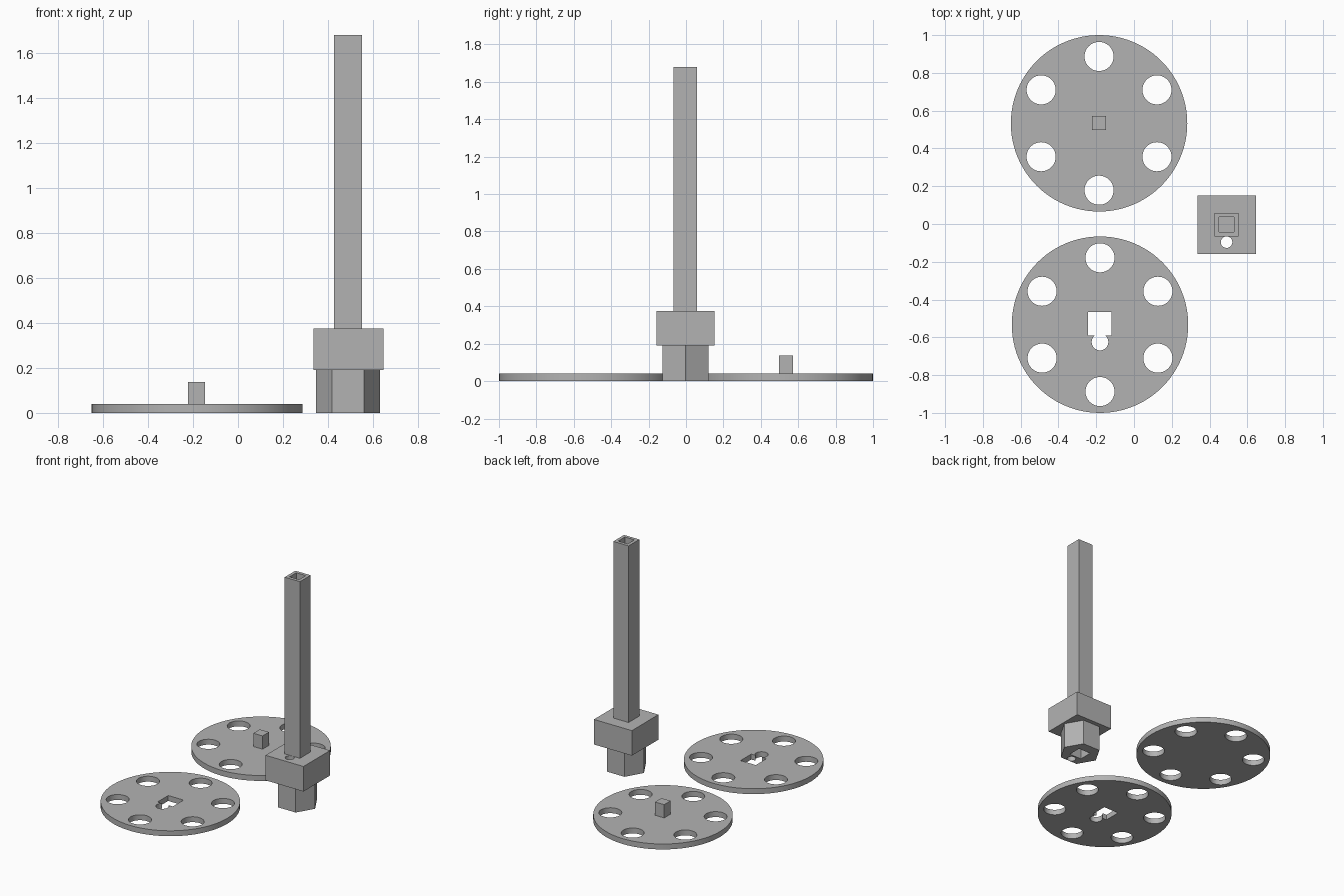
import bpy, bmesh, math

if "Cube" in bpy.data.objects:
    bpy.data.objects.remove(bpy.data.objects["Cube"])

grey = bpy.data.materials.new("plain grey")
grey.diffuse_color = (0.45, 0.45, 0.45, 1)
grey.use_nodes = True
grey.node_tree.nodes["Principled BSDF"].inputs["Base Color"].default_value = grey.diffuse_color


def prism(name, points, z0, z1):
    """Extrude a flat outline from z0 up to z1."""
    bm = bmesh.new()
    face = bm.faces.new([bm.verts.new((x, y, z0)) for x, y in points])
    top = bmesh.ops.extrude_face_region(bm, geom=[face])["geom"]
    bmesh.ops.translate(bm, vec=(0, 0, z1 - z0),
                        verts=[v for v in top if isinstance(v, bmesh.types.BMVert)])
    bmesh.ops.recalc_face_normals(bm, faces=bm.faces)
    mesh = bpy.data.meshes.new(name)
    bm.to_mesh(mesh)
    bm.free()
    mesh.materials.append(grey)
    obj = bpy.data.objects.new(name, mesh)
    bpy.context.collection.objects.link(obj)
    return obj


def ring(x, y, r, n):
    return [(x + r * math.cos(2 * math.pi * i / n),
             y + r * math.sin(2 * math.pi * i / n)) for i in range(n)]


def square(x, y, side):
    h = side / 2
    return [(x - h, y - h), (x + h, y - h), (x + h, y + h), (x - h, y + h)]


def select_only(obj):
    bpy.ops.object.select_all(action="DESELECT")
    obj.select_set(True)
    bpy.context.view_layer.objects.active = obj


def boolean(obj, other, operation):
    """Apply a boolean and remove the helper."""
    select_only(obj)
    mod = obj.modifiers.new("boolean", "BOOLEAN")
    mod.operation = operation
    mod.solver = "EXACT"
    mod.object = other
    bpy.ops.object.modifier_apply(modifier=mod.name)
    bpy.data.objects.remove(other)


def cut(obj, points, z0, z1):
    boolean(obj, prism("cutter", points, z0, z1), "DIFFERENCE")


def smooth(obj):
    select_only(obj)
    bpy.ops.object.shade_smooth_by_angle(angle=math.radians(30))


def disc(name, x, y):
    """Flat wheel with six round holes."""
    obj = prism(name, ring(x, y, 0.467, 96), 0, 0.04)
    for i in range(6):
        a = math.radians(30 + 60 * i)
        cut(obj, ring(x + 0.354 * math.cos(a), y + 0.354 * math.sin(a), 0.077, 48), -0.1, 0.1)
    return obj


# Rear disc with a square peg
rear = disc("peg_disc", -0.185, 0.533)
boolean(rear, prism("peg", square(-0.185, 0.535, 0.075), 0.02, 0.138), "UNION")
smooth(rear)

# Front disc with a keyhole shaped slot
front = disc("slotted_disc", -0.18, -0.533)
cut(front, square(-0.182, -0.528, 0.125), -0.1, 0.1)
cut(front, ring(-0.18, -0.625, 0.044, 48), -0.1, 0.1)
smooth(front)

# Post: hexagonal foot, square collar and long square tube in one solid
cx, cy = 0.49, -0.003
post = prism("post", square(0.491, cy, 0.31), 0.19, 0.375)
boolean(post, prism("hex_foot", ring(0.489, cy, 0.143, 6), 0, 0.25), "UNION")
boolean(post, prism("tube", square(cx, cy, 0.125), 0.3, 1.68), "UNION")

# Blind sockets at both ends and the round hole beside the tube
cut(post, square(cx, cy, 0.078), 1.55, 1.8)
cut(post, square(cx, cy, 0.1), -0.1, 0.15)
cut(post, ring(cx, -0.096, 0.0305, 48), -0.1, 0.5)
smooth(post)
